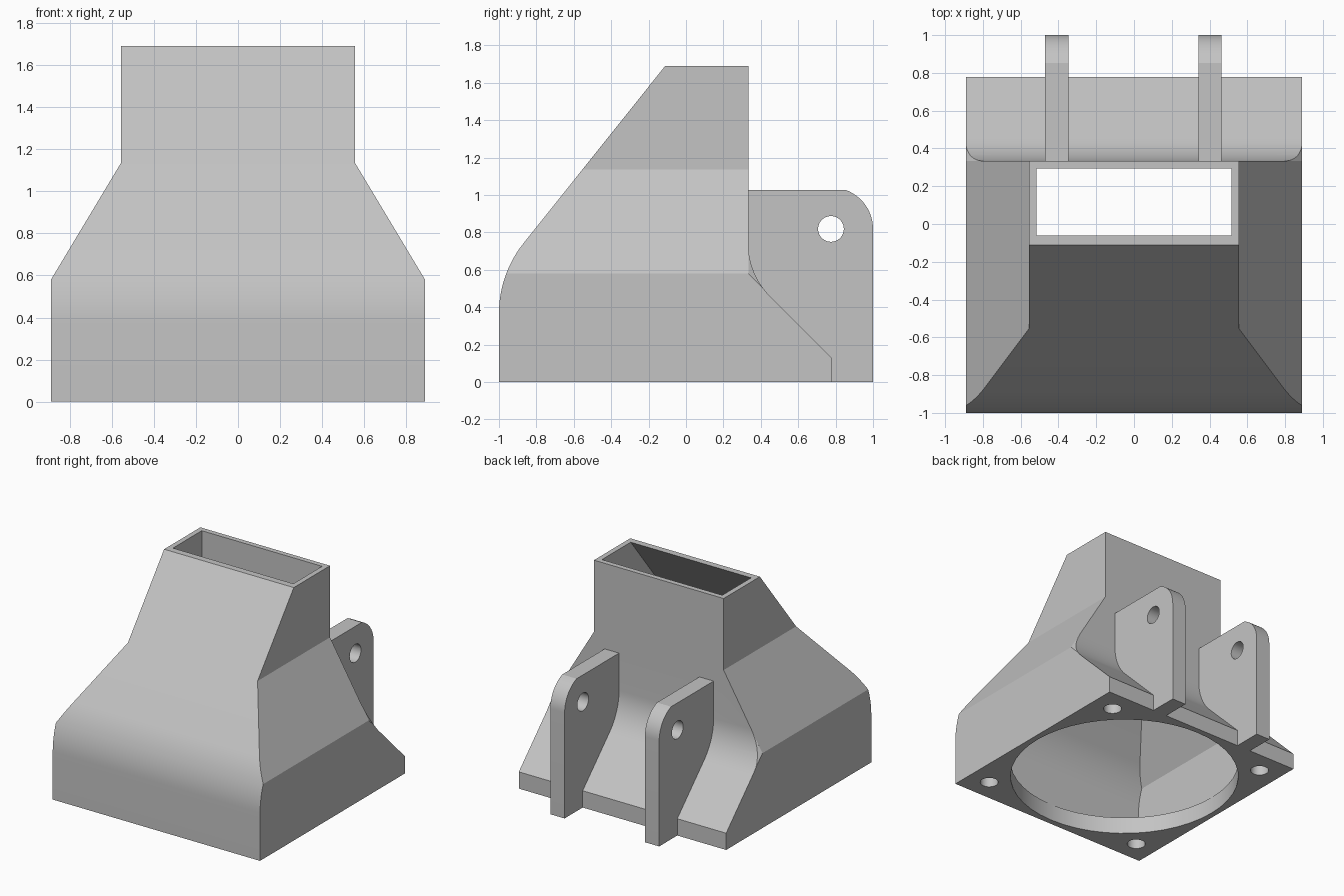
import bpy, bmesh
from math import sin, cos, pi, radians
from mathutils import Vector, Matrix

if "Cube" in bpy.data.objects:
    bpy.data.objects.remove(bpy.data.objects["Cube"], do_unlink=True)

WALL, TOP, PLATE = 0.04, 1.69, 0.133
FAN_Y, FAN_R, SCREW = -0.111, 0.844, 0.711

grey = bpy.data.materials.new("light grey plastic")
grey.use_nodes = True
grey.diffuse_color = (0.55, 0.55, 0.55, 1)
grey.node_tree.nodes["Principled BSDF"].inputs["Base Color"].default_value = grey.diffuse_color


def finish(name, bm):
    bmesh.ops.recalc_face_normals(bm, faces=bm.faces)
    mesh = bpy.data.meshes.new(name)
    bm.to_mesh(mesh)
    bm.free()
    mesh.materials.append(grey)
    obj = bpy.data.objects.new(name, mesh)
    bpy.context.collection.objects.link(obj)
    return obj


def prism(name, points, lo, hi, axis):
    """Extrude a 2D outline (second coordinate is z) along x or y."""
    bm = bmesh.new()
    place = (lambda u, v, w: (w, u, v)) if axis == "x" else (lambda u, v, w: (u, w, v))
    face = bm.faces.new([bm.verts.new(place(u, v, lo)) for u, v in points])
    moved = bmesh.ops.extrude_face_region(bm, geom=[face])["geom"]
    step = Vector(place(0, 0, hi - lo))
    bmesh.ops.translate(bm, vec=step, verts=[g for g in moved if isinstance(g, bmesh.types.BMVert)])
    return finish(name, bm)


def cylinder(name, centre, radius, depth, segments, along_x=False):
    bm = bmesh.new()
    turn = Matrix.Rotation(pi / 2, 4, "Y") if along_x else Matrix()
    bmesh.ops.create_cone(bm, cap_ends=True, segments=segments, radius1=radius, radius2=radius,
                          depth=depth, matrix=Matrix.Translation(centre) @ turn)
    return finish(name, bm)


def combine(target, tool, operation):
    mod = target.modifiers.new(operation, "BOOLEAN")
    mod.operation, mod.object, mod.solver = operation, tool, "EXACT"
    bpy.context.view_layer.objects.active = target
    bpy.ops.object.modifier_apply(modifier=mod.name)
    bpy.data.objects.remove(tool, do_unlink=True)


def arc(cy, cz, radius, start, end, steps=12):
    angles = [radians(start + (end - start) * i / steps) for i in range(steps + 1)]
    return [(cy + radius * cos(a), cz + radius * sin(a)) for a in angles]


def inset(points, distance):
    """Move every edge of a counter-clockwise outline inward."""
    result = []
    for i, p in enumerate(points):
        before = (Vector(p) - Vector(points[i - 1])).normalized()
        after = (Vector(points[(i + 1) % len(points)]) - Vector(p)).normalized()
        n1, n2 = Vector((-before.y, before.x)), Vector((-after.y, after.x))
        result.append(tuple(Vector(p) + (n1 + n2) * distance / (1 + n1.dot(n2))))
    return result


def side_outline(foot, top):
    slope_y = FAN_Y + (top - TOP) * 0.8
    back = arc(0.733, 0.74, 0.4, 225, 180)
    front = arc(-0.4, 0.367, 0.6, 180 - 38.66, 180)
    return foot + back + [(0.333, top), (slope_y, top)] + front


def front_outline(bottom, top):
    half = [(0.889, bottom), (0.889, 0.58), (0.556, 1.135), (0.556, top)]
    return half + [(-x, z) for x, z in reversed(half)]


# Outer shell: side outline crossed with front outline
body = prism("fan_duct", side_outline([(-1, 0), (0.778, 0), (0.778, 0.13)], TOP), -1.2, 1.2, "x")
combine(body, prism("front_shape", front_outline(-0.3, 2), -1.3, 1.3, "y"), "INTERSECT")

# Blended rear corners
for side in (1, -1):
    bm = bmesh.new()
    for y, z in ((0.333, 0.58), (0.5, 0.413)):
        for x, rise in ((0.889, 0), (0.773, 0.193), (1.2, 0), (1.2, 0.193)):
            bm.verts.new((side * x, y, z + rise))
    bmesh.ops.convex_hull(bm, input=bm.verts)
    combine(body, finish("corner_cutter", bm), "DIFFERENCE")

# Rear hinge tabs
tab = [(0.3, 0), (1.0, 0)] + arc(0.778, 0.818, 0.222, 0, 70.3) + [(0.3, 1.027)]
for lo, hi in ((0.341, 0.464), (-0.47, -0.348)):
    combine(body, prism("hinge_tab", tab, lo, hi, "x"), "UNION")

# Hollow interior above the base plate
floor = PLATE - WALL
cavity = prism("cavity", inset(side_outline([(-1, floor), (0.908 - floor, floor)], 1.85), WALL),
               -1.2, 1.2, "x")
combine(cavity, prism("cavity_front", inset(front_outline(-0.3, 2.2), WALL), -1.3, 1.3, "y"), "INTERSECT")
combine(body, cavity, "DIFFERENCE")

# Fan opening, screw holes and hinge pin hole
combine(body, cylinder("fan_opening", (0, FAN_Y, 0), FAN_R, 2 * PLATE + 0.004, 48), "DIFFERENCE")
for sx in (-1, 1):
    for sy in (-1, 1):
        spot = (sx * SCREW, FAN_Y + sy * SCREW, 0)
        combine(body, cylinder("screw_hole", spot, 0.067, 2 * PLATE + 0.004, 24), "DIFFERENCE")
combine(body, cylinder("pin_hole", (0, 0.775, 0.818), 0.069, 1.4, 32, True), "DIFFERENCE")

# Smooth curves, crisp edges
bpy.ops.object.select_all(action="DESELECT")
body.select_set(True)
bpy.context.view_layer.objects.active = body
bpy.ops.object.shade_smooth_by_angle(angle=radians(20))
